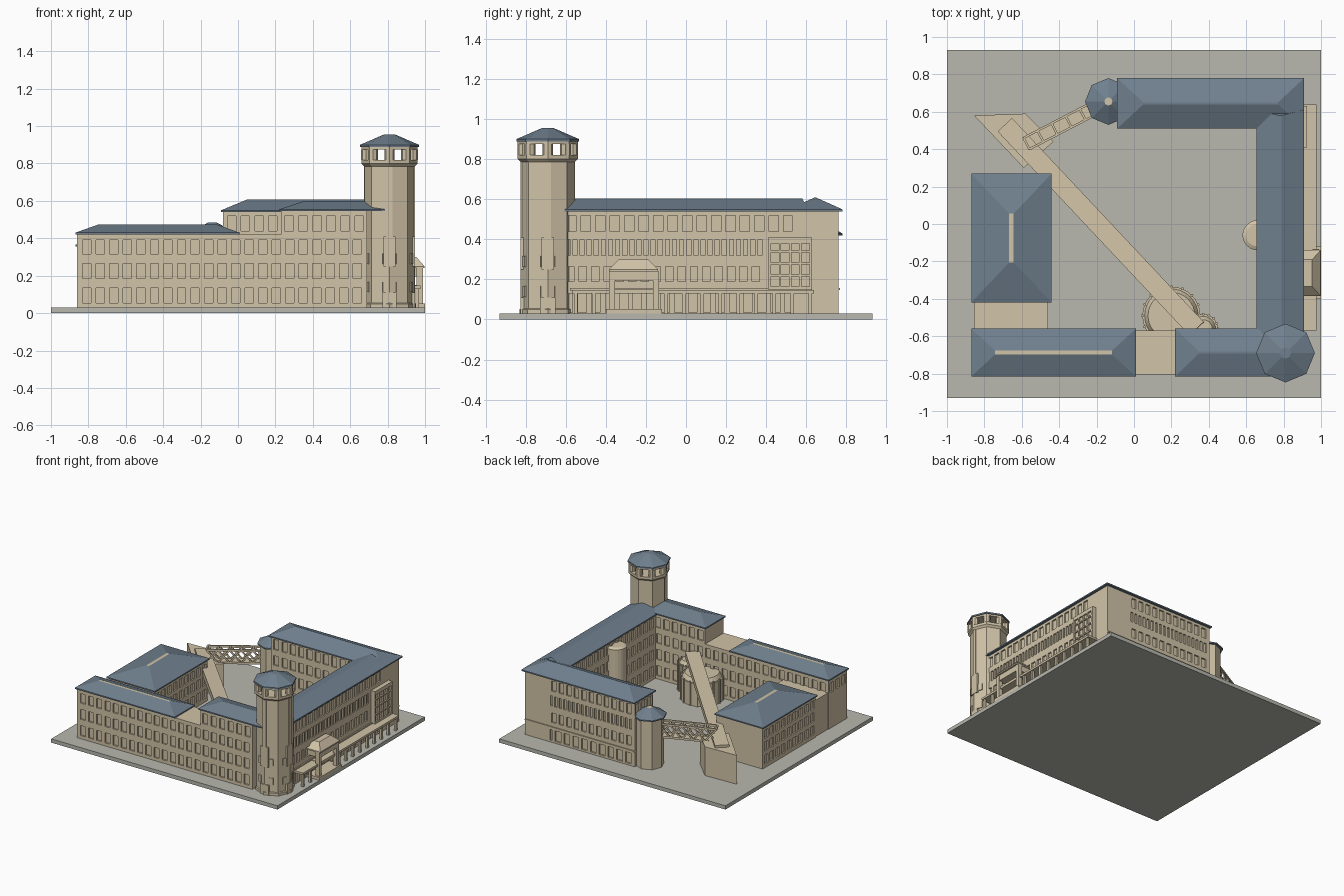
import bpy, bmesh, math
from mathutils import Vector

if "Cube" in bpy.data.objects:
    bpy.data.objects.remove(bpy.data.objects["Cube"])


def material(name, rgb):
    m = bpy.data.materials.new(name)
    m.diffuse_color = (*rgb, 1)
    m.use_nodes = True
    m.node_tree.nodes["Principled BSDF"].inputs["Base Color"].default_value = m.diffuse_color
    return m


STONE = material("sandstone", (0.64, 0.55, 0.39))
SLATE = material("blue_slate", (0.16, 0.215, 0.27))
PAVE = material("grey_paving", (0.48, 0.48, 0.43))


def finish(name, bm, mats):
    me = bpy.data.meshes.new(name)
    bm.to_mesh(me)
    bm.free()
    for m in mats:
        me.materials.append(m)
    ob = bpy.data.objects.new(name, me)
    bpy.context.collection.objects.link(ob)
    return ob


def prism(name, pts, z0, z1, mat=STONE):
    """Upright prism over a counter-clockwise outline."""
    bm = bmesh.new()
    lo = [bm.verts.new((x, y, z0)) for x, y in pts]
    hi = [bm.verts.new((x, y, z1)) for x, y in pts]
    n = len(pts)
    bm.faces.new(lo[::-1])
    bm.faces.new(hi)
    for i in range(n):
        j = (i + 1) % n
        bm.faces.new((lo[i], lo[j], hi[j], hi[i]))
    return finish(name, bm, [mat])


def rect(x0, x1, y0, y1):
    return [(x0, y0), (x1, y0), (x1, y1), (x0, y1)]


def ring(cx, cy, r, n=8):
    return [(cx + r * math.cos(2 * math.pi * i / n), cy + r * math.sin(2 * math.pi * i / n)) for i in range(n)]


def box(name, x0, x1, y0, y1, z0, z1, mat=STONE):
    return prism(name, rect(x0, x1, y0, y1), z0, z1, mat)


def lathe(name, cx, cy, profile, n=8, mats=(STONE,), top=0):
    """Stacked rings (radius, z), closed at both ends."""
    bm = bmesh.new()
    rings = [[bm.verts.new((x, y, z)) for x, y in ring(cx, cy, r, n)] for r, z in profile]
    bm.faces.new(rings[0][::-1])
    for a, b in zip(rings, rings[1:]):
        for i in range(n):
            j = (i + 1) % n
            bm.faces.new((a[i], a[j], b[j], b[i]))
    bm.faces.new(rings[-1]).material_index = top
    return finish(name, bm, mats)


def beam(name, p, q, w, h):
    """Rectangular bar between two points, p and q on its centre line."""
    p, q = Vector(p), Vector(q)
    d = (q - p).normalized()
    s = d.cross(Vector((0, 0, 1))).normalized() * w / 2
    u = s.cross(d).normalized() * h / 2
    bm = bmesh.new()
    a, b = [[bm.verts.new(c + s * i + u * j) for i, j in ((-1, -1), (1, -1), (1, 1), (-1, 1))] for c in (p, q)]
    bm.faces.new(a)
    bm.faces.new(b[::-1])
    for i in range(4):
        j = (i + 1) % 4
        bm.faces.new((a[i], b[i], b[j], a[j]))
    bmesh.ops.recalc_face_normals(bm, faces=bm.faces[:])
    return finish(name, bm, [STONE])


def add_wall(bm, a, b, z0, z1, rows, depth=0.012):
    """Wall from a to b (outside on the right). Row: z low, z high, count, width share, start, end."""
    a, b = Vector(a), Vector(b)
    d = b - a
    inn = Vector((-d.y, d.x)).normalized() * depth

    def pt(s, z, k):
        p = a + d * s + inn * k
        return bm.verts.new((p.x, p.y, z))

    def quad(*c):
        bm.faces.new([pt(*v) for v in c])

    def panel(s, t, lo, hi, k=0):
        if t > s + 1e-5 and hi > lo + 1e-5:
            quad((s, lo, k), (t, lo, k), (t, hi, k), (s, hi, k))

    z = z0
    for lo, hi, n, share, s0, s1 in rows:
        panel(0, 1, z, lo)
        cell, prev = (s1 - s0) / n, 0
        for i in range(n):
            s = s0 + cell * (i + 0.5 - share / 2)
            t = s + cell * share
            panel(prev, s, lo, hi)
            panel(s, t, lo, hi, 1)
            quad((s, lo, 0), (t, lo, 0), (t, lo, 1), (s, lo, 1))
            quad((s, hi, 1), (t, hi, 1), (t, hi, 0), (s, hi, 0))
            quad((s, lo, 0), (s, lo, 1), (s, hi, 1), (s, hi, 0))
            quad((t, lo, 1), (t, lo, 0), (t, hi, 0), (t, hi, 1))
            prev = t
        panel(prev, 1, lo, hi)
        z = hi
    panel(0, 1, z, z1)


def block(name, x0, x1, y0, y1, z0, z1, south=(), east=(), north=(), west=()):
    bm = bmesh.new()
    c = rect(x0, x1, y0, y1)
    for i, rows in enumerate((south, east, north, west)):
        add_wall(bm, c[i], c[(i + 1) % 4], z0, z1, rows)
    bm.faces.new([bm.verts.new((x, y, z1)) for x, y in c])
    bm.faces.new([bm.verts.new((x, y, z0)) for x, y in c[::-1]])
    bmesh.ops.remove_doubles(bm, verts=bm.verts[:], dist=1e-5)
    return finish(name, bm, [STONE])


def hip(name, x0, x1, y0, y1, z0, z1, ix, iy, cap=0, mats=(SLATE, STONE)):
    """Hipped roof with a thin eave and a flat top inset by ix, iy."""
    bm = bmesh.new()
    levels = [(0, 0, z0), (0, 0, z0 + 0.01), (ix, iy, z1)]
    rings = [[bm.verts.new((x, y, z)) for x, y in rect(x0 + i, x1 - i, y0 + j, y1 - j)] for i, j, z in levels]
    bm.faces.new(rings[0][::-1])
    for a, b in zip(rings, rings[1:]):
        for i in range(4):
            j = (i + 1) % 4
            bm.faces.new((a[i], a[j], b[j], b[i]))
    bm.faces.new(rings[-1]).material_index = cap
    return finish(name, bm, mats)


def rows(zs, n, share=0.62, s0=0.01, s1=0.99):
    return [(lo, hi, n, share, s0, s1) for lo, hi in zs]


G = 0.03
LOW = [(0.055, 0.135), (0.185, 0.265), (0.315, 0.39)]
HIGH = LOW + [(0.44, 0.52)]
box("paved_base", -1, 1, -0.93, 0.93, 0, G, PAVE)

# Front wing: low range with a taller part at the tower end
block("front_wing", -0.86, 0.69, -0.805, -0.57, G, 0.42, south=rows(LOW, 21), north=rows(LOW, 21), west=rows(LOW[2:], 3))
block("front_wing_upper", 0.23, 0.69, -0.805, -0.57, 0.42, 0.545, south=rows(HIGH[3:], 6), north=rows(HIGH[3:], 6))
hip("front_roof", -0.87, 0.01, -0.815, -0.56, 0.42, 0.475, 0.127, 0.117, 1)
hip("front_upper_roof", 0.22, 0.82, -0.815, -0.56, 0.545, 0.597, 0.127, 0.122)

# West block and its flat link
WEST = [(0.06, 0.13), (0.165, 0.235), (0.265, 0.33)]
block("west_block", -0.86, -0.45, -0.41, 0.26, G, 0.36, east=rows(WEST, 9), west=rows(WEST, 9), south=rows(WEST, 5))
hip("west_roof", -0.87, -0.44, -0.42, 0.27, 0.355, 0.43, 0.203, 0.215, 1)
box("west_link", -0.855, -0.46, -0.58, -0.4, G, 0.32)

# East wing with its varied facade
EAST = [(0.035, 0.13, 18, 0.62, 0.02, 0.9), (0.19, 0.265, 16, 0.6, 0.03, 0.73),
        (0.32, 0.4, 28, 0.58, 0.03, 0.735), (0.44, 0.52, 17, 0.66, 0.03, 0.9)]
block("east_wing", 0.67, 0.89, -0.65, 0.76, G, 0.545, east=EAST, west=rows(HIGH, 18))
hip("east_roof", 0.655, 0.91, -0.7, 0.61, 0.54, 0.603, 0.122, 0.03)
box("east_string_course", 0.885, 0.9, -0.58, 0.63, 0.145, 0.157)

# North wing
NORTH = [(0.045, 0.13, 12, 0.65, 0.02, 0.98), (0.19, 0.265, 14, 0.6, 0.02, 0.98),
         (0.32, 0.4, 24, 0.55, 0.02, 0.98), (0.44, 0.52, 14, 0.62, 0.02, 0.98)]
block("north_wing", -0.08, 0.89, 0.53, 0.76, G, 0.545, north=NORTH, south=rows(HIGH, 13), west=rows(HIGH[3:], 3))
hip("north_roof", -0.09, 0.91, 0.51, 0.78, 0.54, 0.608, 0.14, 0.13)
box("north_string_course", -0.08, 0.89, 0.755, 0.768, 0.147, 0.157)

# Large gridded window on the east facade
block("great_window", 0.88, 0.925, 0.41, 0.63, 0.15, 0.41,
      east=rows([(0.165, 0.215), (0.225, 0.275), (0.285, 0.335), (0.345, 0.38)], 4, 0.78, 0.04, 0.96))

# East colonnade and entrance pavilion
box("colonnade_roof", 0.88, 0.975, -0.57, 0.64, 0.13, 0.147)
for i in range(14):
    y = -0.55 + i * 0.09
    if not -0.4 < y < -0.12:
        box("colonnade_column", 0.95, 0.968, y - 0.009, y + 0.009, G, 0.13)
box("entrance_step", 0.89, 1, -0.4, -0.12, G, 0.052)
for y in (-0.37, -0.15):
    box("entrance_pier", 0.955, 0.988, y - 0.015, y + 0.015, 0.05, 0.24)
box("entrance_lintel", 0.88, 0.985, -0.375, -0.145, 0.195, 0.245)
box("entrance_balcony", 0.88, 0.975, -0.355, -0.165, 0.13, 0.15)
hip("entrance_roof", 0.86, 0.998, -0.385, -0.14, 0.24, 0.3, 0.045, 0.05, 0, (STONE,))

# Corner tower with open lantern
TX, TY = 0.81, -0.69
lathe("tower_shaft", TX, TY, [(0.142, G), (0.142, 0.05), (0.135, 0.055), (0.135, 0.785), (0.15, 0.8), (0.15, 0.82)])
lathe("tower_lintel", TX, TY, [(0.15, 0.875), (0.15, 0.89)])
lathe("tower_roof", TX, TY, [(0.157, 0.888), (0.157, 0.9), (0.03, 0.955)], mats=(SLATE,))
for i in range(8):
    t = i * math.pi / 4
    prism("lantern_pier", ring(TX + 0.125 * math.cos(t), TY + 0.125 * math.sin(t), 0.027, 8), 0.82, 0.876)
for t in (-math.pi / 2, 0):
    c, s = math.cos(t), math.sin(t)
    for name, w, z0, z1 in (("tower_oriel", 0.064, 0.25, 0.41), ("tower_strip", 0.03, 0.41, 0.785),
                            ("tower_plinth", 0.075, G, 0.11)):
        p = (TX + 0.12 * c, TY + 0.12 * s)
        beam(name, (*p, z0), (*p, z1), 0.03, 0.03).hide_render = True
        hx, hy = abs(c) * 0.015 + abs(s) * w / 2, abs(s) * 0.015 + abs(c) * w / 2
        box(name, p[0] - hx, p[0] + hx, p[1] - hy, p[1] + hy, z0, z1)
for ob in [o for o in bpy.data.objects if o.hide_render]:
    bpy.data.objects.remove(ob)
for i in range(8):
    t = (i + 0.5) * math.pi / 4
    c, s = math.cos(t), math.sin(t)
    for z in (0.14, 0.29):
        beam("tower_window_frame", (TX + 0.12 * c, TY + 0.12 * s, z), (TX + 0.131 * c, TY + 0.131 * s, z), 0.03, 0.055)

# North-west turret
lathe("turret_shaft", -0.137, 0.655, [(0.106, G), (0.106, 0.425)])
lathe("turret_roof", -0.137, 0.655, [(0.125, 0.42), (0.125, 0.43), (0.022, 0.485)], mats=(SLATE, STONE), top=1)

# Courtyard stair turret
lathe("stair_turret", 0.66, -0.06, [(0.08, G), (0.08, 0.49), (0.06, 0.5)], 24)

# Round halls behind the front wing
for name, x, y, r, z in (("round_hall", 0.2, -0.49, 0.155, 0.24), ("small_round_hall", 0.37, -0.56, 0.078, 0.27)):
    lathe(name, x, y, [(r, G), (r, z - 0.03), (r - 0.012, z - 0.03), (r - 0.03, z)], 32)
    for i in range(16):
        t = i * math.pi / 8
        prism(name + "_rib", ring(x + r * math.cos(t), y + r * math.sin(t), 0.008, 6), G, z - 0.02)

# Angular block and the diagonal gallery
prism("angular_block", [(-0.855, 0.58), (-0.59, 0.3), (-0.43, 0.44), (-0.58, 0.59)], G, 0.26)
beam("diagonal_gallery", (-0.69, 0.53, 0.255), (0.335, -0.56, 0.315), 0.105, 0.05)

# Trussed footbridge
P, Q = Vector((-0.575, 0.43, 0.25)), Vector((-0.2, 0.625, 0.27))
side = (Q - P).cross(Vector((0, 0, 1))).normalized() * 0.034
up = Vector((0, 0, 0.1))
beam("bridge_deck", P, Q, 0.065, 0.012)
for k in (-1, 1):
    a, b = P + side * k, Q + side * k
    beam("bridge_chord", a, b, 0.012, 0.016)
    beam("bridge_chord", a + up, b + up, 0.012, 0.016)
    for i in range(5):
        u, v = a.lerp(b, i / 5), a.lerp(b, (i + 1) / 5)
        beam("bridge_diagonal", u, v + up, 0.009, 0.011)
        beam("bridge_diagonal", u + up, v, 0.009, 0.011)
for i in range(6):
    c = P.lerp(Q, i / 5) + up
    beam("bridge_tie", c - side, c + side, 0.012, 0.012)
